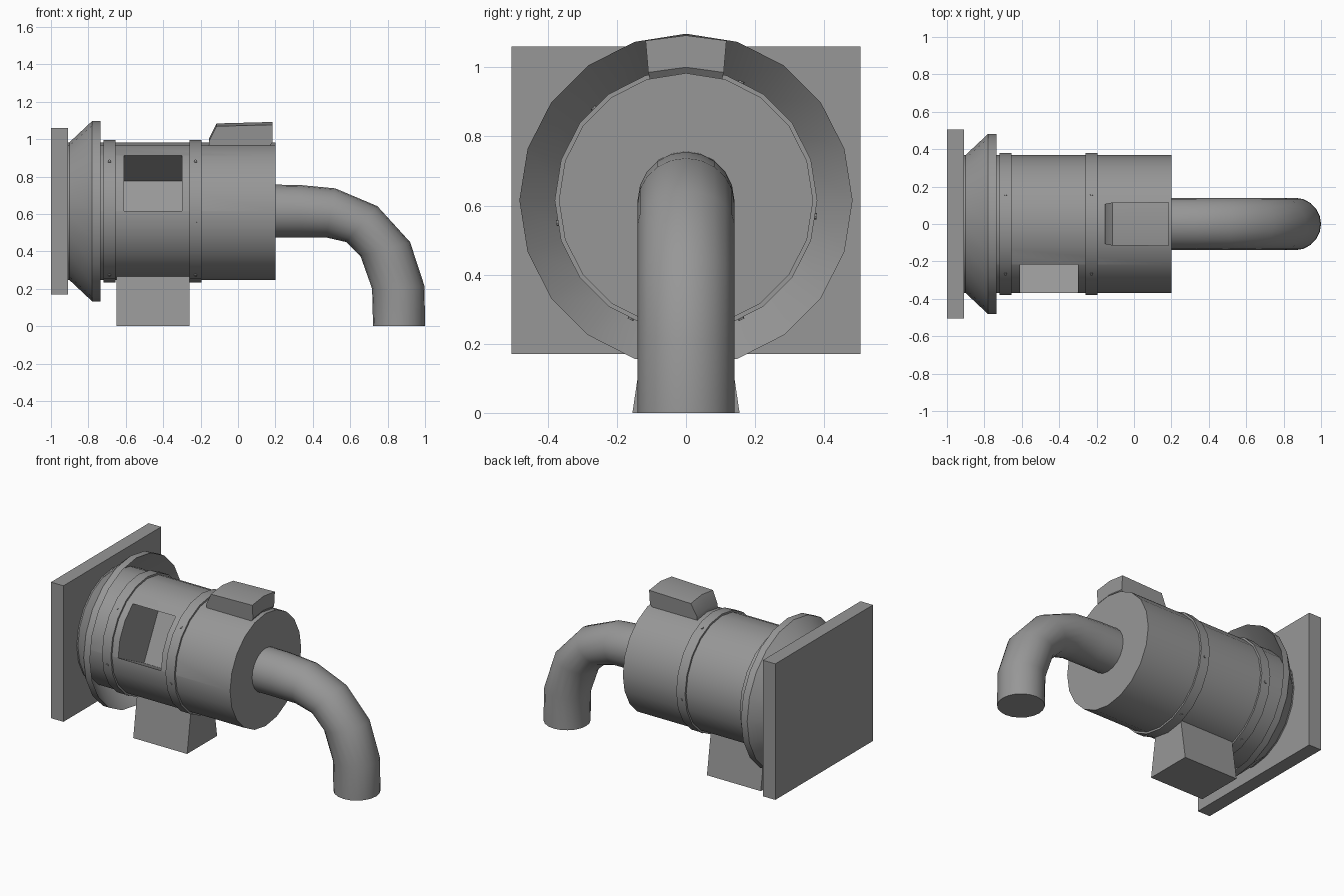
import bpy, bmesh
from math import sin, cos, pi, radians
from mathutils import Vector

if "Cube" in bpy.data.objects:
    bpy.data.objects.remove(bpy.data.objects["Cube"])

CZ = 0.615     # height of the barrel axis
SIDES = 20

# dark grey metal
metal = bpy.data.materials.new("dark_grey")
metal.diffuse_color = (.31, .31, .31, 1)
metal.use_nodes = True
metal.node_tree.nodes["Principled BSDF"].inputs["Base Color"].default_value = metal.diffuse_color


def make(name, verts, faces, smooth=True):
    bm = bmesh.new()
    vs = [bm.verts.new(v) for v in verts]
    for f in faces:
        bm.faces.new([vs[i] for i in f])
    bmesh.ops.recalc_face_normals(bm, faces=bm.faces)
    me = bpy.data.meshes.new(name)
    bm.to_mesh(me)
    bm.free()
    me.materials.append(metal)
    ob = bpy.data.objects.new(name, me)
    bpy.context.collection.objects.link(ob)
    if smooth:
        shade(ob)
    return ob


def shade(ob):
    bpy.ops.object.select_all(action='DESELECT')
    ob.select_set(True)
    bpy.context.view_layer.objects.active = ob
    bpy.ops.object.shade_smooth_by_angle(angle=radians(30))


def loft(name, rings, closed=False, smooth=True):
    """Skin equal-length rings; cap the ends, or close into a loop."""
    n, m = len(rings[0]), len(rings)
    verts = [p for r in rings for p in r]
    faces = []
    for k in range(m if closed else m - 1):
        a, b = k * n, ((k + 1) % m) * n
        faces += [(a + i, a + (i + 1) % n, b + (i + 1) % n, b + i) for i in range(n)]
    if not closed:
        faces += [tuple(range(n)), tuple(range((m - 1) * n, m * n))]
    return make(name, verts, faces, smooth)


def lathe(name, profile, closed=False, smooth=True):
    """Revolve (x, radius) points around the barrel axis."""
    rings = [[(x, r * cos(2 * pi * i / SIDES), CZ + r * sin(2 * pi * i / SIDES))
              for i in range(SIDES)] for x, r in profile]
    return loft(name, rings, closed, smooth)


def prism(name, section, x0, x1, smooth=False):
    """Extrude a (y, z) section along x."""
    return loft(name, [[(x, y, z) for y, z in section] for x in (x0, x1)], smooth=smooth)


# square mounting plate
prism("mounting_plate", [(-.505, .17), (.505, .17), (.505, 1.06), (-.505, 1.06)], -1, -.91)

# flared, hollow collar
lathe("flared_collar", [(-.91, .36), (-.78, .482), (-.735, .482), (-.87, .36)], closed=True)

# barrel with a window sunk straight in, square to the curved front
barrel = lathe("barrel", [(-.912, .368), (.2, .368)], smooth=False)
inward = Vector((cos(radians(27)), -sin(radians(27))))
low = Vector((-.368, .616))
high = Vector((-.368 * cos(radians(54)), CZ + .368 * sin(radians(54))))
cutter = prism("window_cutter", [low + inward * .3, high + inward * .3,
                                 high - inward * .3, low - inward * .3], -.61, -.30)
cutter.hide_render = True
mod = barrel.modifiers.new("window", 'BOOLEAN')
mod.operation = 'DIFFERENCE'
mod.solver = 'EXACT'
mod.object = cutter
bpy.context.view_layer.objects.active = barrel
bpy.ops.object.modifier_apply(modifier="window")
bpy.data.objects.remove(cutter)
shade(barrel)

# clamp bands with small rivets
for k, x in enumerate((-.687, -.227)):
    lathe(f"clamp_band_{k}", [(x - .032, .36), (x - .032, .38), (x + .032, .38), (x + .032, .36)],
          closed=True)
    for j, deg in enumerate((-7, 65, 135, 190, 245, 295)):
        t = radians(deg)
        out = Vector((0, cos(t), sin(t)))
        bpy.ops.mesh.primitive_cylinder_add(
            vertices=8, radius=.009, depth=.02,
            location=Vector((x, 0, CZ)) + out * .371,
            rotation=out.to_track_quat('Z', 'Y').to_euler())
        bpy.context.object.name = f"rivet_{k}_{j}"
        bpy.context.object.data.materials.append(metal)

# foot under the barrel
prism("foot", [(-.155, 0), (.155, 0), (.112, .29), (-.112, .29)], -.65, -.26)

# top housing: side outline in (x, z), crowned along the centre line
outline = [(-.155, .965), (-.155, .99), (-.115, 1.069), (.185, 1.077), (.185, .985), (.17, .965)]
half = [.105, .107, .115, .117, .109, .105]
loft("top_housing", [[(x, s * h, z + (0 if s else .015)) for (x, z), h in zip(outline, half)]
                     for s in (-1, 0, 1)])

# bent pipe: matching outer and inner bend points in (x, z)
outer = [(.19, .757), (.33, .755), (.52, .737), (.745, .642), (.92, .45), (.997, .215), (1.0, 0)]
inner = [(.19, .475), (.33, .475), (.47, .475), (.578, .45), (.655, .375), (.717, .2), (.722, 0)]
rings = []
for (ox, oz), (ix, iz) in zip(outer, inner):
    mid = Vector(((ox + ix) / 2, 0, (oz + iz) / 2))
    up = Vector((ox, 0, oz)) - mid
    rings.append([mid + up * cos(2 * pi * i / SIDES) + Vector((0, .14 * sin(2 * pi * i / SIDES), 0))
                  for i in range(SIDES)])
loft("bent_pipe", rings)
